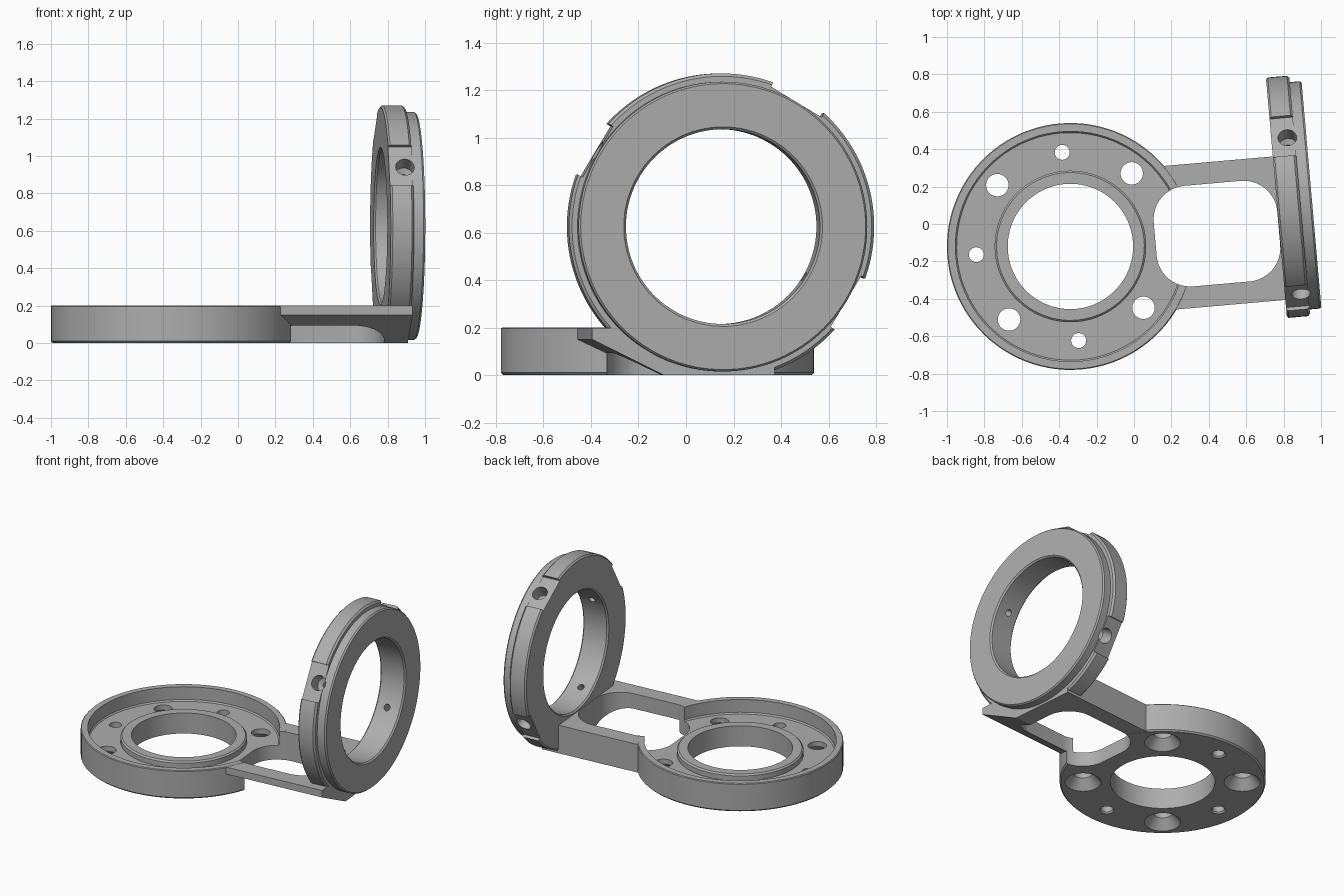
import bpy, bmesh
from math import radians, cos, sin, pi
from mathutils import Matrix, Vector

if "Cube" in bpy.data.objects:
    bpy.data.objects.remove(bpy.data.objects["Cube"])

grey = bpy.data.materials.new("machined_grey")
grey.use_nodes = True
GREY = (0.42, 0.42, 0.42, 1)
grey.diffuse_color = GREY
grey.node_tree.nodes["Principled BSDF"].inputs["Base Color"].default_value = GREY

# Bracket frame: origin at the disc centre, x along the arms
FRAME = Matrix.Translation((-0.34, -0.12, 0)) @ Matrix.Rotation(radians(5), 4, 'Z')
RING = Matrix.Translation((1.12, 0.163, 0.625))


def finish(bm, name, matrix):
    bmesh.ops.remove_doubles(bm, verts=bm.verts, dist=1e-5)
    bmesh.ops.recalc_face_normals(bm, faces=bm.faces)
    bm.transform(FRAME @ matrix)
    mesh = bpy.data.meshes.new(name)
    bm.to_mesh(mesh)
    bm.free()
    mesh.materials.append(grey)
    obj = bpy.data.objects.new(name, mesh)
    bpy.context.collection.objects.link(obj)
    return obj


def lathe(name, profile, closed=False, steps=96, matrix=Matrix()):
    """Spin (radius, height) points about the local z axis."""
    bm = bmesh.new()
    v = [bm.verts.new((r, 0, z)) for r, z in profile]
    edges = [bm.edges.new(p) for p in zip(v, v[1:])]
    if closed:
        edges.append(bm.edges.new((v[-1], v[0])))
    bmesh.ops.spin(bm, geom=v + edges, cent=(0, 0, 0), axis=(0, 0, 1),
                   angle=2 * pi, steps=steps, use_merge=True)
    return finish(bm, name, matrix)


def prism(name, points, direction):
    """Extrude a flat outline along a direction."""
    bm = bmesh.new()
    face = bm.faces.new([bm.verts.new(p) for p in points])
    new = bmesh.ops.extrude_face_region(bm, geom=[face])["geom"]
    bmesh.ops.translate(bm, vec=Vector(direction),
                        verts=[g for g in new if isinstance(g, bmesh.types.BMVert)])
    return finish(bm, name, Matrix())


def box(name, low, high, matrix=Matrix()):
    bm = bmesh.new()
    bmesh.ops.create_cube(bm, size=1)
    low, high = Vector(low), Vector(high)
    size = high - low
    for v in bm.verts:
        v.co = (low + high) / 2 + Vector(c * s for c, s in zip(v.co, size))
    return finish(bm, name, matrix)


def combine(target, tool, operation='DIFFERENCE'):
    mod = target.modifiers.new("bool", 'BOOLEAN')
    mod.operation, mod.object, mod.solver = operation, tool, 'EXACT'
    bpy.context.view_layer.update()
    deps = bpy.context.evaluated_depsgraph_get()
    mesh = bpy.data.meshes.new_from_object(target.evaluated_get(deps))
    target.modifiers.clear()
    target.data = mesh
    bpy.data.objects.remove(tool)


def smooth(obj):
    bpy.ops.object.select_all(action='DESELECT')
    obj.select_set(True)
    bpy.context.view_layer.objects.active = obj
    bpy.ops.object.shade_smooth_by_angle(angle=radians(25))


# Base disc joined to the arm slab, whose underside slopes on one side
base = lathe("base_disc_and_arms", [(0.2, 0), (0.65, 0), (0.66, 0.01), (0.66, 0.195),
                                    (0.655, 0.2), (0.2, 0.2)], closed=True)
slab = prism("slab", [(0.45, y, z) for y, z in
                      [(-0.385, 0.2), (-0.385, 0.15), (-0.085, 0.001),
                       (0.385, 0.001), (0.385, 0.199), (-0.385, 0.199)][1:]],
             (0.795, 0, 0))
combine(base, slab, 'UNION')

# Recess between rim and hub, then the central bore
combine(base, lathe("recess", [(0.2, 0.145), (0.395, 0.145), (0.405, 0.135), (0.405, 0.1),
                               (0.608, 0.1), (0.615, 0.11), (0.615, 0.25), (0.2, 0.25)],
                    closed=True))
combine(base, lathe("bore", [(0, -0.1), (0.335, -0.1), (0.335, 0.3), (0, 0.3)]))

# Rounded window between the arms
window = []
R = 0.18
for cx, cy, start in [(1.118 - R, 0.27 - R, 0), (0.455 + R, 0.27 - R, 90),
                      (0.455 + R, R - 0.27, 180), (1.118 - R, R - 0.27, 270)]:
    for i in range(13):
        a = radians(start + i * 7.5)
        window.append((cx + R * cos(a), cy + R * sin(a), -0.1))
combine(base, prism("window", window, (0, 0, 0.5)))

# Countersunk mounting holes and smaller plain holes
for k in range(4):
    spot = Matrix.Rotation(radians(45 + 90 * k), 4, 'Z') @ Matrix.Translation((0.51, 0, 0))
    combine(base, lathe("countersink", [(0, -0.01), (0.125, -0.01), (0.06, 0.065),
                                        (0.06, 0.15), (0, 0.15)], steps=32, matrix=spot))
for a in (90, 180, 270):
    spot = Matrix.Rotation(radians(a), 4, 'Z') @ Matrix.Translation((0.505, 0, 0))
    combine(base, lathe("pin_hole", [(0, -0.01), (0.055, -0.01), (0.04, 0.01),
                                     (0.04, 0.15), (0, 0.15)], steps=24, matrix=spot))
smooth(base)

# Upright ring with a wide band and a lower flange
ring = lathe("upright_ring", [(0.42, 0), (0.635, 0), (0.645, 0.01), (0.645, 0.113),
                              (0.633, 0.125), (0.61, 0.125), (0.61, 0.178), (0.602, 0.188),
                              (0.42, 0.188), (0.41, 0.178), (0.41, 0.01)],
             closed=True, steps=128, matrix=RING @ Matrix.Rotation(radians(90), 4, 'Y'))

# Four radial screw holes, three of them in notches of the band
for a in (149, 59, -31, -121):
    turn = RING @ Matrix.Rotation(radians(a - 90), 4, 'X')
    if a != -121:
        combine(ring, box("notch", (-0.05, -0.125, 0.612), (0.13, 0.125, 0.75), turn))
    combine(ring, lathe("screw_hole", [(0, 0.35), (0.022, 0.35), (0.022, 0.5), (0.05, 0.52),
                                       (0.05, 0.7), (0, 0.7)], steps=24,
                        matrix=turn @ Matrix.Translation((0.086, 0, 0))))

# Trim the ring flush with the ground
combine(ring, box("ground_trim", (0.5, -1, -0.5), (2, 1, 0.002)))
smooth(ring)
